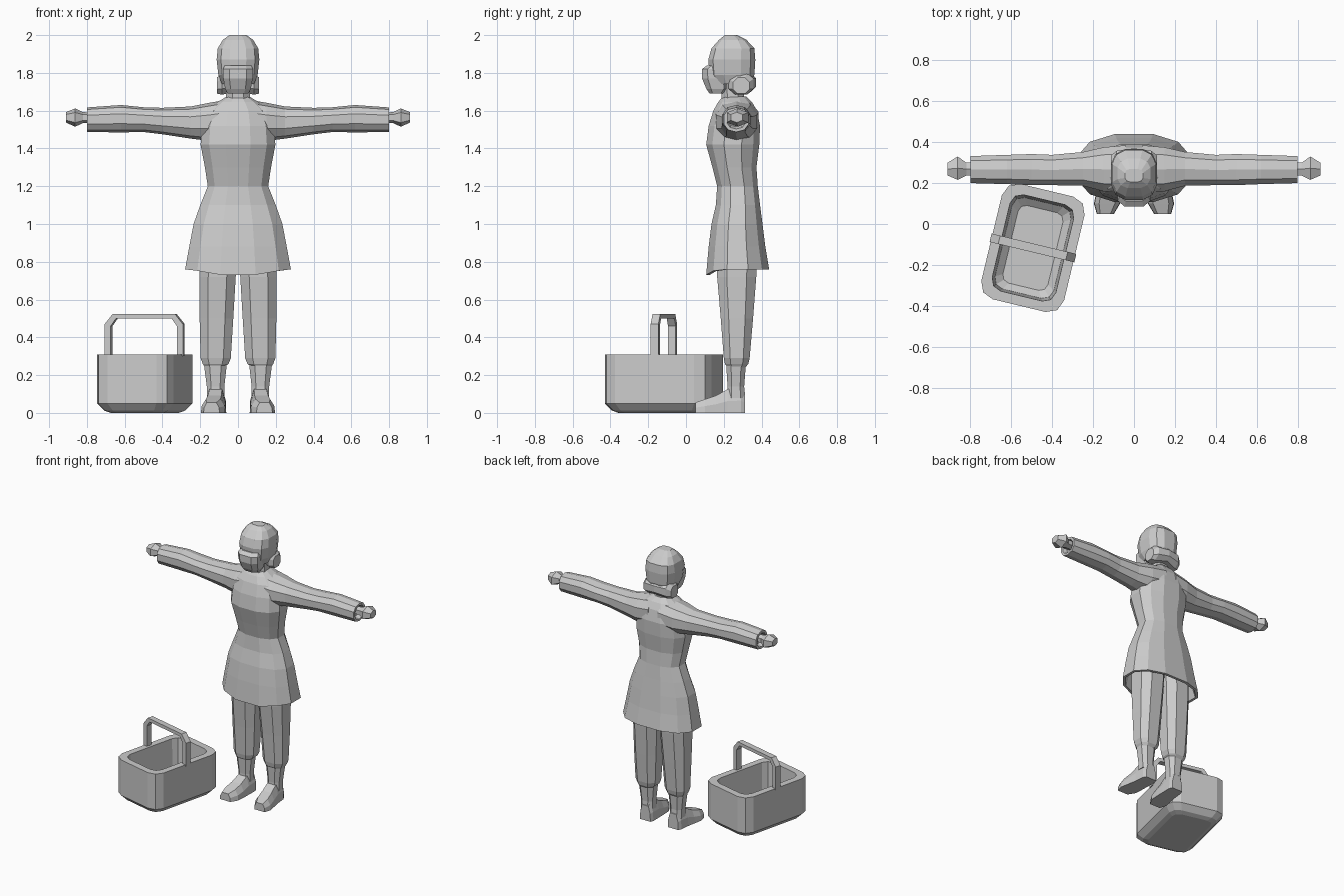
import bpy, bmesh, math
from mathutils import Matrix, Vector

grey = bpy.data.materials.new("plain grey")
grey.diffuse_color = (0.6, 0.6, 0.6, 1)


def loft(name, rings, matrix=None):
    """Skin a list of equal-length point rings and cap both ends."""
    bm = bmesh.new()
    loops = [[bm.verts.new(p) for p in ring] for ring in rings]
    n = len(loops[0])
    for a, b in zip(loops, loops[1:]):
        for i in range(n):
            j = (i + 1) % n
            bm.faces.new((a[i], a[j], b[j], b[i]))
    bm.faces.new(loops[0])
    bm.faces.new(loops[-1])
    bmesh.ops.recalc_face_normals(bm, faces=bm.faces)
    me = bpy.data.meshes.new(name)
    bm.to_mesh(me)
    bm.free()
    me.materials.append(grey)
    ob = bpy.data.objects.new(name, me)
    bpy.context.collection.objects.link(ob)
    if matrix:
        ob.matrix_world = matrix
    return ob


def oval(u0, u1, v0, v1, n=12, e=2.4):
    """Squarish oval filling the box u0..u1, v0..v1."""
    pts = []
    for i in range(n):
        t = 2 * math.pi * (i + 0.5) / n
        c, s = math.cos(t), math.sin(t)
        pts.append((math.copysign(abs(c) ** (2 / e), c), math.copysign(abs(s) ** (2 / e), s)))
    mu = max(p[0] for p in pts)
    mv = max(p[1] for p in pts)
    return [((u0 + u1) / 2 + p[0] / mu * (u1 - u0) / 2,
             (v0 + v1) / 2 + p[1] / mv * (v1 - v0) / 2) for p in pts]


def z_rings(rows, n=12, e=2.4):
    """rows: z, x0, x1, y0, y1"""
    return [[(x, y, r[0]) for x, y in oval(*r[1:], n, e)] for r in rows]


def x_rings(rows, s=1, n=8, e=2.3):
    """rows: x, y0, y1, z0, z1"""
    return [[(s * r[0], y, z) for y, z in oval(*r[1:], n, e)] for r in rows]


def sym(rows):
    """rows z, half width, y0, y1 -> full rows"""
    return [(z, -w, w, a, b) for z, w, a, b in rows]


# Coat body, with a hollow hem that dips at the front
coat = z_rings(sym([
    (0.90, 0.22, 0.15, 0.39), (0.76, 0.262, 0.125, 0.42),
    (0.76, 0.28, 0.107, 0.44), (0.88, 0.258, 0.12, 0.42), (1.0, 0.235, 0.135, 0.405),
    (1.10, 0.20, 0.158, 0.392), (1.2, 0.16, 0.165, 0.38), (1.3, 0.175, 0.14, 0.373),
    (1.42, 0.198, 0.107, 0.388), (1.52, 0.19, 0.12, 0.392), (1.60, 0.165, 0.145, 0.375),
    (1.645, 0.11, 0.17, 0.35), (1.675, 0.06, 0.195, 0.32)]))
for k in (1, 2):
    coat[k] = [(x, y, z - 0.045 * max(0, 1 - abs(x) / 0.26) * (y < 0.25)) for x, y, z in coat[k]]
loft("coat", coat)

# Neck and head
loft("neck", z_rings(sym([(1.62, 0.065, 0.19, 0.31), (1.78, 0.06, 0.185, 0.30)]), 8))
loft("head", z_rings(sym([
    (1.74, 0.085, 0.16, 0.345), (1.79, 0.104, 0.125, 0.362), (1.87, 0.113, 0.118, 0.367),
    (1.93, 0.107, 0.135, 0.362), (1.975, 0.08, 0.175, 0.32), (2.0, 0.045, 0.205, 0.27)]), 12, 2.8))
loft("jaw", z_rings(sym([
    (1.69, 0.055, 0.125, 0.20), (1.715, 0.068, 0.108, 0.225), (1.77, 0.078, 0.085, 0.23),
    (1.82, 0.08, 0.085, 0.22), (1.84, 0.07, 0.112, 0.22)]), 8, 3.2))
loft("hair_roll", x_rings([
    (-0.112, 0.25, 0.335, 1.69, 1.775), (-0.085, 0.225, 0.358, 1.685, 1.80),
    (0, 0.27, 0.37, 1.70, 1.80),
    (0.085, 0.225, 0.358, 1.685, 1.80), (0.112, 0.25, 0.335, 1.69, 1.775)]))

# Sleeves, hands, trousers, ankles and shoes, one of each per side
for s, side in ((-1, "right"), (1, "left")):
    loft("sleeve_" + side, x_rings([
        (0.04, 0.15, 0.385, 1.45, 1.66), (0.15, 0.16, 0.375, 1.44, 1.642),
        (0.25, 0.187, 0.352, 1.452, 1.622), (0.40, 0.19, 0.338, 1.475, 1.615),
        (0.50, 0.19, 0.342, 1.487, 1.618), (0.62, 0.195, 0.338, 1.485, 1.63),
        (0.80, 0.2, 0.332, 1.487, 1.617), (0.80, 0.217, 0.315, 1.503, 1.60),
        (0.77, 0.225, 0.305, 1.515, 1.595)], s, 10))
    loft("hand_" + side, x_rings([
        (0.76, 0.235, 0.30, 1.535, 1.59), (0.82, 0.237, 0.30, 1.535, 1.592),
        (0.862, 0.216, 0.33, 1.515, 1.612), (0.911, 0.237, 0.30, 1.537, 1.592)], s, 6))

    def leg(name, rows, n=8, e=2.6):
        loft(name + "_" + side, [[(s * x, y, z) for x, y, z in r] for r in z_rings(rows, n, e)])

    leg("trousers", [
        (0.24, 0.075, 0.175, 0.22, 0.315), (0.26, 0.05, 0.187, 0.206, 0.33),
        (0.29, 0.038, 0.198, 0.2, 0.337), (0.5, 0.025, 0.203, 0.184, 0.355),
        (0.72, 0.012, 0.205, 0.165, 0.372), (0.95, 0.003, 0.2, 0.165, 0.38)])
    leg("ankle", [(0.08, 0.07, 0.165, 0.218, 0.312), (0.14, 0.072, 0.165, 0.22, 0.308),
                  (0.27, 0.058, 0.182, 0.212, 0.318)])
    # Shoe: cross-sections from heel to toe, as y, centre x, half width, top z
    shoe = [(0.312, 0.113, 0.042, 0.11), (0.29, 0.114, 0.052, 0.13), (0.22, 0.118, 0.055, 0.125),
            (0.16, 0.124, 0.06, 0.092), (0.10, 0.132, 0.064, 0.072), (0.05, 0.140, 0.042, 0.055)]
    loft("shoe_" + side, [[(s * (c + w * a), y, h * b) for a, b in
                           ((-1, 0), (1, 0), (0.95, 0.5), (0.6, 1), (-0.6, 1), (-0.95, 0.5))]
                          for y, c, w, h in shoe])


# Basket: rounded rectangle rings, outside up and inside down
def rounded(z, inset, r=0.075):
    hx, hy = 0.208 - inset, 0.29 - inset
    r = max(r - inset * 0.4, 0.03)
    pts = []
    for q, (a, b) in enumerate(((1, 1), (-1, 1), (-1, -1), (1, -1))):
        for k in range(3):
            t = math.pi / 2 * (q + k / 2)
            pts.append((a * (hx - r) + r * math.cos(t), b * (hy - r) + r * math.sin(t), z))
    return pts


place = Matrix.Translation((-0.494, -0.117, 0)) @ Matrix.Rotation(math.radians(-13.5), 4, 'Z')
loft("basket", [rounded(*p) for p in (
    (0, 0.065), (0.012, 0.035), (0.05, 0), (0.31, 0), (0.31, 0.048), (0.07, 0.06), (0.04, 0.095))], place)

# Basket handle: flat strap bent over the width of the basket
outer = [(0.213, 0.30), (0.213, 0.47), (0.17, 0.523)]
inner = [(0.18, 0.30), (0.18, 0.46), (0.152, 0.499)]
rings = []
for s, order in ((-1, (0, 1, 2)), (1, (2, 1, 0))):
    for k in order:
        (xo, zo), (xi, zi) = outer[k], inner[k]
        rings.append([(s * xo, -0.021, zo), (s * xo, 0.021, zo), (s * xi, 0.021, zi), (s * xi, -0.021, zi)])
loft("basket_handle", rings, place)
